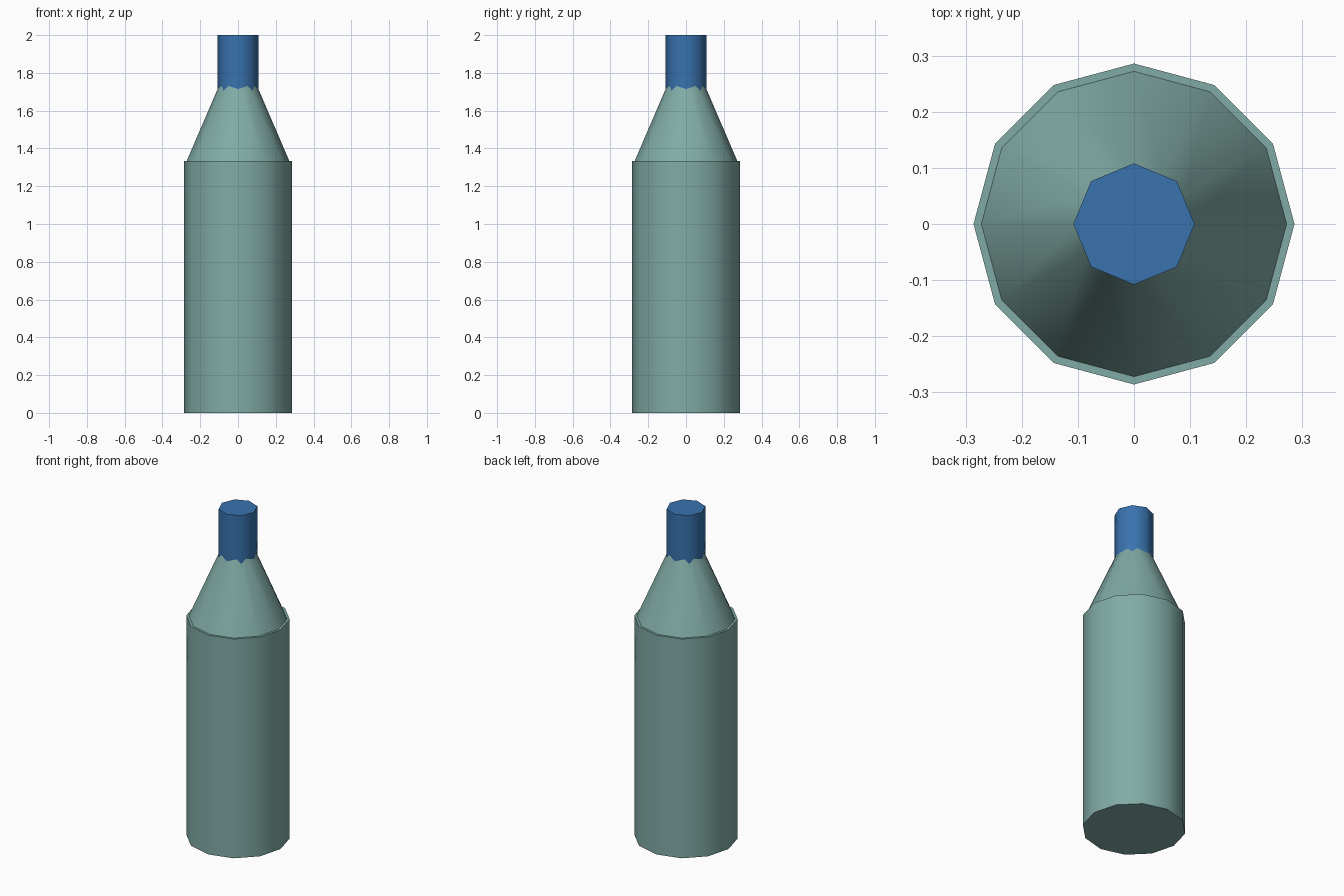
import bpy, math

if "Cube" in bpy.data.objects:
    bpy.data.objects.remove(bpy.data.objects["Cube"])

def material(name, color):
    m = bpy.data.materials.new(name)
    m.diffuse_color = (*color, 1)
    m.use_nodes = True
    m.node_tree.nodes["Principled BSDF"].inputs["Base Color"].default_value = m.diffuse_color
    return m

teal = material("teal", (0.22, 0.41, 0.38))
blue = material("blue", (0.04, 0.17, 0.43))

def tapered(name, sides, r_low, r_high, z_low, z_high, mat):
    bpy.ops.mesh.primitive_cone_add(vertices=sides, radius1=r_low, radius2=r_high,
                                    depth=z_high - z_low,
                                    location=(0, 0, (z_low + z_high) / 2))
    obj = bpy.context.object
    obj.name = name
    obj.data.materials.append(mat)
    bpy.ops.object.shade_smooth_by_angle(angle=math.radians(50))
    return obj

# Straight bottle body
tapered("body", 12, 0.286, 0.286, 0, 1.333, teal)
# Sloping shoulder, set in slightly from the body rim
tapered("shoulder", 12, 0.272, 0.1, 1.333, 1.733, teal)
# Narrow eight-sided neck sunk into the shoulder
tapered("neck", 8, 0.108, 0.108, 1.69, 2.0, blue)
